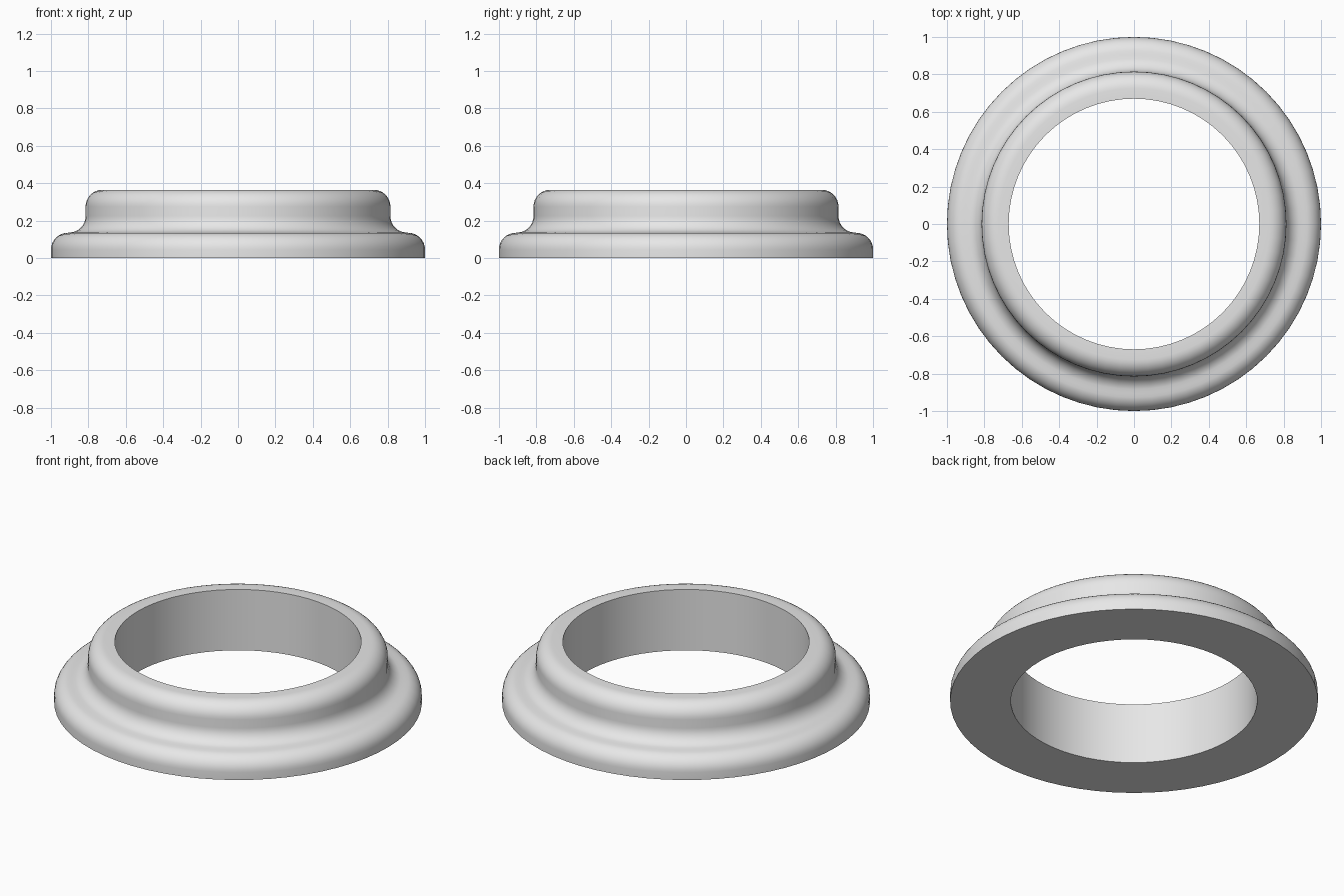
import bpy
import bmesh
import math

cube = bpy.data.objects.get("Cube")
if cube:
    bpy.data.objects.remove(cube, do_unlink=True)

SEGMENTS = 64
STEPS = 8


def arc(cx, cz, rx, rz, start, end):
    """Points on an elliptical quarter, as (radius, height)."""
    points = []
    for i in range(STEPS + 1):
        a = math.radians(start + (end - start) * i / STEPS)
        points.append((cx + rx * math.cos(a), cz + rz * math.sin(a)))
    return points


# Cross-section: flat base, rounded flange, cove, collar with rounded rim, bore
profile = [(0.67, 0), (1.0, 0)]
profile += arc(0.91, 0.045, 0.09, 0.09, 0, 90)
profile += arc(0.90, 0.225, 0.085, 0.088, 270, 180)
profile += arc(0.725, 0.275, 0.09, 0.09, 0, 90)
profile += [(0.67, 0.365)]

# Revolve the closed section around the z axis
bm = bmesh.new()
rings = []
for s in range(SEGMENTS):
    a = math.tau * s / SEGMENTS
    rings.append([bm.verts.new((r * math.cos(a), r * math.sin(a), z)) for r, z in profile])
for s, ring in enumerate(rings):
    following = rings[(s + 1) % SEGMENTS]
    for i in range(len(profile)):
        j = (i + 1) % len(profile)
        bm.faces.new((ring[i], following[i], following[j], ring[j]))
bmesh.ops.recalc_face_normals(bm, faces=bm.faces)

mesh = bpy.data.meshes.new("flanged_ring")
bm.to_mesh(mesh)
bm.free()
ring_object = bpy.data.objects.new("flanged_ring", mesh)
bpy.context.collection.objects.link(ring_object)

# Plain grey finish
grey = bpy.data.materials.new("light_grey")
grey.use_nodes = True
colour = (0.8, 0.8, 0.8, 1)
grey.diffuse_color = colour
grey.node_tree.nodes["Principled BSDF"].inputs["Base Color"].default_value = colour
mesh.materials.append(grey)

# Smooth curves, crisp base and bore edges
bpy.ops.object.select_all(action="DESELECT")
ring_object.select_set(True)
bpy.context.view_layer.objects.active = ring_object
bpy.ops.object.shade_smooth_by_angle(angle=math.radians(40))
